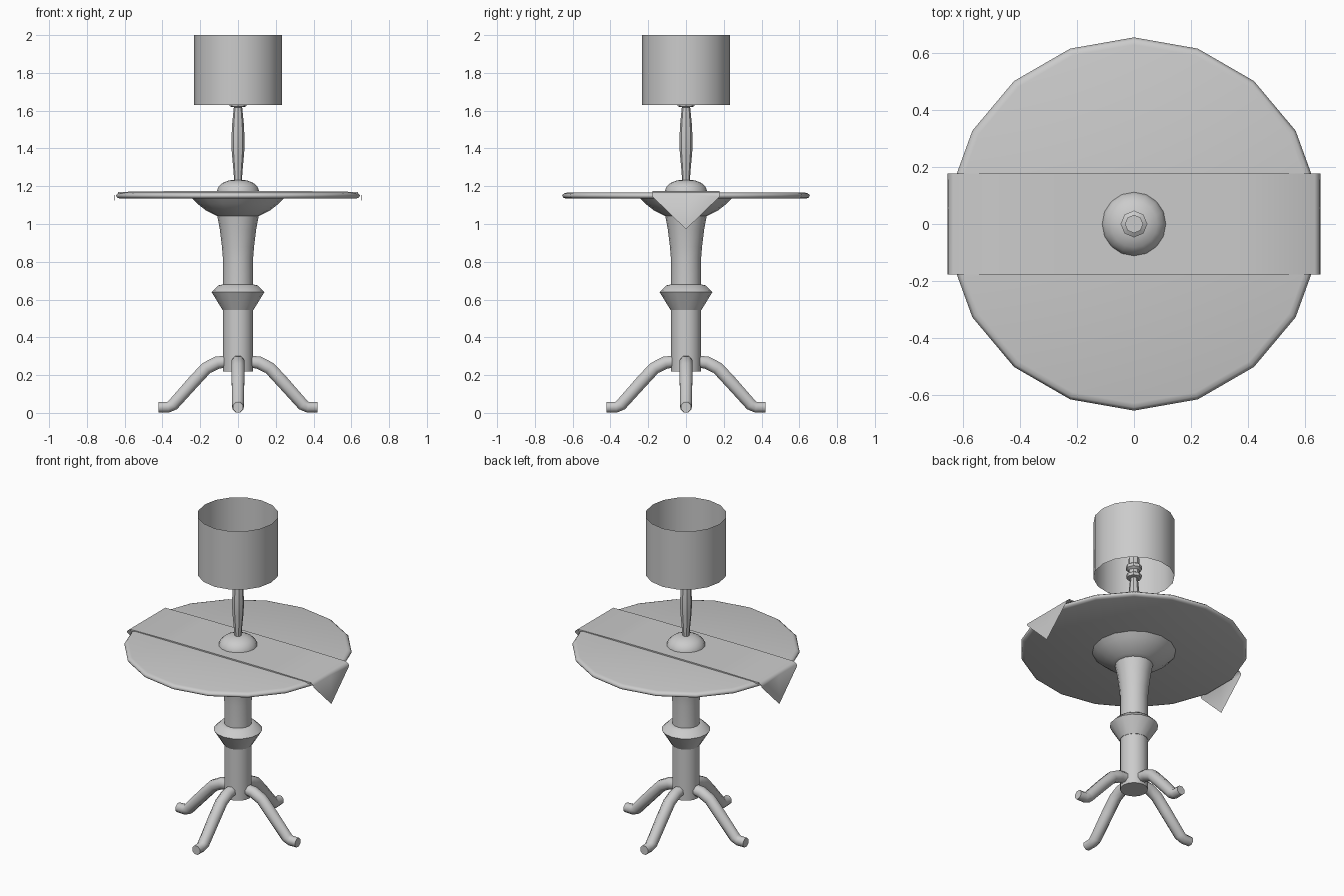
import bpy, bmesh, math
from mathutils import Vector

if "Cube" in bpy.data.objects:
    bpy.data.objects.remove(bpy.data.objects["Cube"], do_unlink=True)

grey = bpy.data.materials.new("plain grey")
grey.use_nodes = True
COLOR = (0.6, 0.6, 0.6, 1)
grey.diffuse_color = COLOR
grey.node_tree.nodes["Principled BSDF"].inputs["Base Color"].default_value = COLOR


def finish(name, bm, angle=40):
    bmesh.ops.recalc_face_normals(bm, faces=bm.faces)
    mesh = bpy.data.meshes.new(name)
    bm.to_mesh(mesh)
    bm.free()
    mesh.materials.append(grey)
    obj = bpy.data.objects.new(name, mesh)
    bpy.context.collection.objects.link(obj)
    bpy.ops.object.select_all(action='DESELECT')
    obj.select_set(True)
    bpy.context.view_layer.objects.active = obj
    bpy.ops.object.shade_smooth_by_angle(angle=math.radians(angle))
    return obj


def bridge(bm, rings, caps):
    for a, b in zip(rings, rings[1:]):
        for i in range(len(a)):
            j = (i + 1) % len(a)
            bm.faces.new((a[i], a[j], b[j], b[i]))
    if caps:
        bm.faces.new(rings[0])
        bm.faces.new(rings[-1])


def lathe(name, profile, sides=16, caps=True, angle=40):
    """Turn a list of (radius, height) around the z axis."""
    bm = bmesh.new()
    rings = []
    for r, z in profile:
        turns = [math.pi / 2 + math.tau * i / sides for i in range(sides)]
        rings.append([bm.verts.new((r * math.cos(t), r * math.sin(t), z)) for t in turns])
    bridge(bm, rings, caps)
    return finish(name, bm, angle)


def leg(name, turn, path, sides=8):
    """Sweep a tube along (distance, height, radius) points, turned about z."""
    bm = bmesh.new()
    pts = [Vector((x, 0, z)) for x, z, r in path]
    rings = []
    for k, p in enumerate(pts):
        along = (pts[min(k + 1, len(pts) - 1)] - pts[max(k - 1, 0)]).normalized()
        side = Vector((0, 1, 0))
        up = along.cross(side)
        ring = []
        for i in range(sides):
            t = math.tau * (i + 0.5) / sides
            ring.append(bm.verts.new(p + path[k][2] * (side * math.cos(t) + up * math.sin(t))))
        rings.append(ring)
    bridge(bm, rings, True)
    obj = finish(name, bm, 50)
    obj.rotation_euler.z = turn
    return obj


# Four splayed legs with small turned-out feet
LEG = [(0.06, 0.272, 0.034), (0.11, 0.266, 0.036), (0.168, 0.237, 0.036),
       (0.235, 0.165, 0.036), (0.345, 0.042, 0.034), (0.37, 0.03, 0.031),
       (0.42, 0.03, 0.029)]
for n, side in enumerate(("left", "back", "right", "front")):
    leg(side + "_leg", n * math.pi / 2, LEG)

# Turned pedestal
lathe("lower_column", [(0.08, 0.22), (0.08, 0.56)])
lathe("collar", [(0.082, 0.545), (0.14, 0.64), (0.105, 0.675), (0.08, 0.68)])
lathe("upper_column", [(0.08, 0.66), (0.08, 0.82), (0.085, 0.88), (0.096, 0.97), (0.11, 1.045)])
lathe("top_support", [(0.105, 1.04), (0.13, 1.052), (0.17, 1.072), (0.215, 1.107),
                      (0.245, 1.138)])

# Round table top
lathe("table_top", [(0.635, 1.134), (0.65, 1.14), (0.656, 1.152), (0.645, 1.162), (0.63, 1.166)],
      sides=18, angle=80)

# Cloth runner with pointed hanging ends
bm = bmesh.new()
HALF = 0.178
rows = []
for x, z in ((-0.652, 1.156), (-0.635, 1.17), (-0.35, 1.174), (0.35, 1.174),
             (0.635, 1.17), (0.652, 1.156)):
    rows.append([bm.verts.new((x, y, z)) for y in (-HALF, 0, HALF)])
for a, b in zip(rows, rows[1:]):
    for i in range(2):
        bm.faces.new((a[i], b[i], b[i + 1], a[i + 1]))
for row, x in ((rows[0], -0.655), (rows[-1], 0.655)):
    low = [bm.verts.new((x, y, z)) for y, z in ((-HALF, 1.145), (0, 0.972), (HALF, 1.145))]
    for i in range(2):
        bm.faces.new((row[i], row[i + 1], low[i + 1], low[i]))
# Turned-down side hems
for i in (0, 2):
    hem = [bm.verts.new(r[i].co - Vector((0, 0, 0.01))) for r in rows[1:-1]]
    for k in range(3):
        bm.faces.new((rows[k + 1][i], rows[k + 2][i], hem[k + 1], hem[k]))
finish("cloth_runner", bm, 50)

# Lamp
lathe("lamp_base", [(0.113, 1.165), (0.112, 1.175), (0.103, 1.197), (0.082, 1.217),
                    (0.05, 1.23), (0.022, 1.234)])
lathe("lamp_stem", [(0.02, 1.225), (0.024, 1.28), (0.033, 1.38), (0.035, 1.45),
                    (0.031, 1.53), (0.022, 1.62)], sides=8)
lathe("lamp_socket", [(0.022, 1.618), (0.043, 1.622), (0.047, 1.64), (0.032, 1.65),
                      (0.032, 1.67), (0.047, 1.68), (0.047, 1.7), (0.032, 1.71),
                      (0.032, 1.75)], sides=8)
lathe("lamp_shade", [(0.234, 1.63), (0.234, 2.0)], caps=False)
